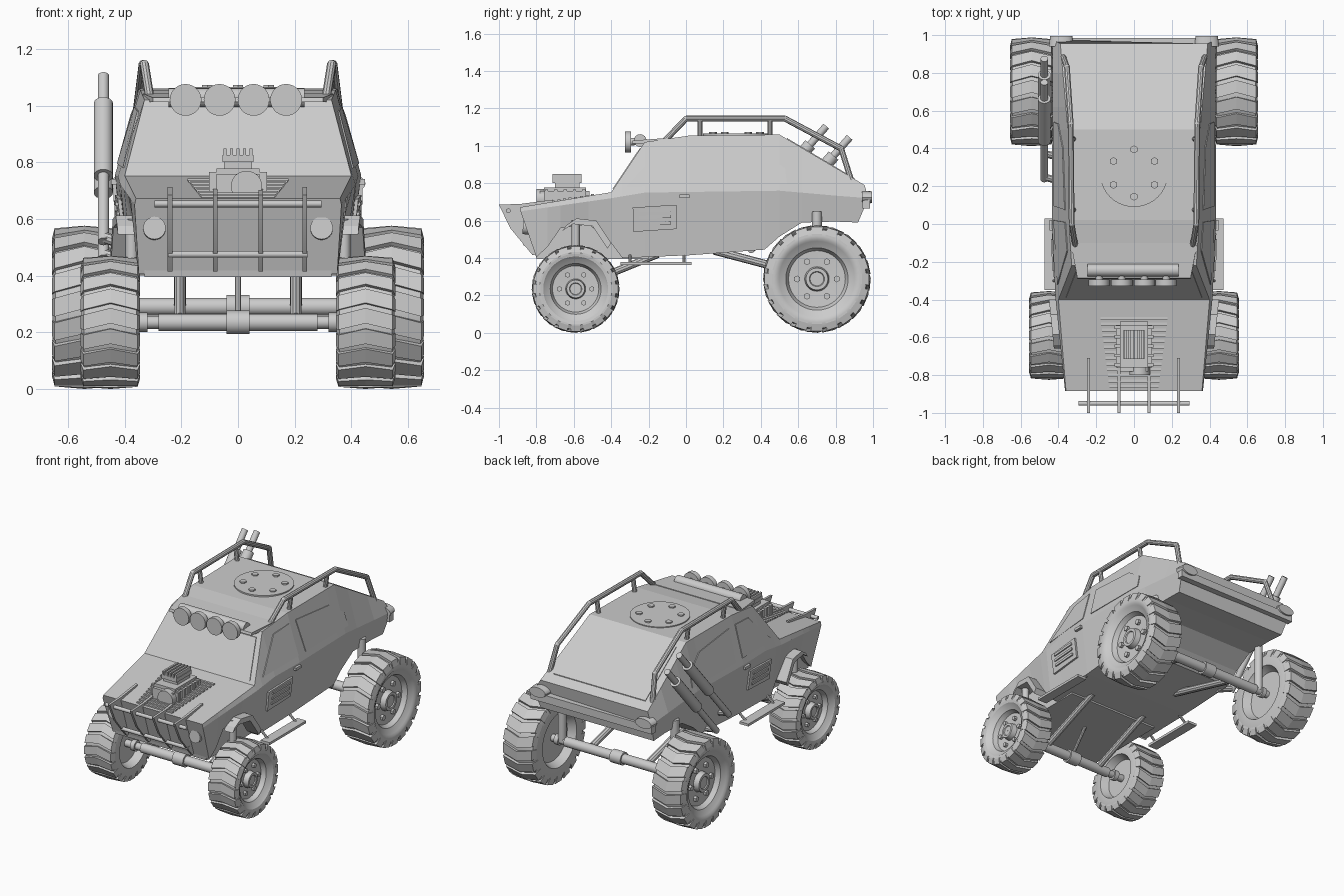
import bpy, bmesh, math
from mathutils import Vector, Matrix
from mathutils.bvhtree import BVHTree

if "Cube" in bpy.data.objects:
    bpy.data.objects.remove(bpy.data.objects["Cube"])

grey = bpy.data.materials.new("plain grey")
grey.diffuse_color = (0.6, 0.6, 0.6, 1)
grey.use_nodes = True
grey.node_tree.nodes["Principled BSDF"].inputs["Base Color"].default_value = grey.diffuse_color


def finish(name, bm, smooth=True):
    bmesh.ops.recalc_face_normals(bm, faces=bm.faces)
    me = bpy.data.meshes.new(name)
    bm.to_mesh(me)
    bm.free()
    me.materials.append(grey)
    ob = bpy.data.objects.new(name, me)
    bpy.context.collection.objects.link(ob)
    if smooth:
        bpy.ops.object.select_all(action='DESELECT')
        ob.select_set(True)
        bpy.context.view_layer.objects.active = ob
        bpy.ops.object.shade_smooth_by_angle(angle=math.radians(32))


def box(bm, x0, x1, y0, y1, z0, z1):
    m = Matrix.Translation(((x0+x1)/2, (y0+y1)/2, (z0+z1)/2)) @ Matrix.Diagonal((abs(x1-x0), abs(y1-y0), abs(z1-z0), 1))
    bmesh.ops.create_cube(bm, size=1, matrix=m)


def cyl(bm, p, q, r, n=16):
    p, q = Vector(p), Vector(q)
    d = q - p
    m = Matrix.Translation((p+q)/2) @ d.to_track_quat('Z', 'Y').to_matrix().to_4x4()
    bmesh.ops.create_cone(bm, cap_ends=True, segments=n, radius1=r, radius2=r, depth=d.length, matrix=m)


def tube(bm, pts, r, n=10):
    for a, b in zip(pts, pts[1:]):
        cyl(bm, a, b, r, n)
    for p in pts[1:-1]:
        bmesh.ops.create_uvsphere(bm, u_segments=n, v_segments=6, radius=r, matrix=Matrix.Translation(p))


def prism(bm, front, back):
    a = [bm.verts.new(p) for p in front]
    b = [bm.verts.new(p) for p in back]
    bm.faces.new(a)
    bm.faces.new(b[::-1])
    for i in range(len(a)):
        j = (i+1) % len(a)
        bm.faces.new((a[i], b[i], b[j], a[j]))


def interp(t, y):
    for (a, u), (b, v) in zip(t, t[1:]):
        if y <= b:
            return u + (v-u)*(y-a)/(b-a)
    return t[-1][1]


# body shell: lofted cross-sections from nose to tail
ZT = [(-.885, .672), (-.40, .752), (-.22, 1.02), (.02, 1.055), (.5, 1.06), (.955, .79)]
XT = [(-.885, .36), (-.40, .40), (-.22, .33), (.02, .345), (.5, .35), (.955, .39)]
ZM = [(-.885, .65), (-.40, .72), (-.22, .75), (.5, .76), (.955, .72)]
XM = [(-.885, .365), (-.40, .415), (0, .435), (.955, .43)]
XB = [(-.885, .35), (-.36, .38), (.4, .40), (.955, .41)]
BOTTOM = [(-.885, .405), (-.74, .46), (-.67, .56), (-.52, .58), (-.40, .48), (-.34, .40), (-.22, .405),
          (.02, .415), (.42, .445), (.5, .515), (.62, .59), (.8, .595), (.955, .59)]
bm = bmesh.new()
rings = []
for y, zb in BOTTOM:
    yb = {-.885: -.80, .955: .92}.get(y, y)
    ym = {.955: .975}.get(y, y)
    half = [(interp(XB, y), yb, zb), (interp(XM, y), ym, interp(ZM, y)), (interp(XT, y), y, interp(ZT, y))]
    rings.append([bm.verts.new(p) for p in half] + [bm.verts.new((-p[0], p[1], p[2])) for p in half[::-1]])
for a, b in zip(rings, rings[1:]):
    for i in range(6):
        j = (i+1) % 6
        bm.faces.new((a[i], a[j], b[j], b[i]))
bm.faces.new(rings[0])
bm.faces.new(rings[-1][::-1])
bmesh.ops.recalc_face_normals(bm, faces=bm.faces)
tree = BVHTree.FromBMesh(bm)
finish("body_shell", bm, False)

bm = bmesh.new()
pan = [(-.80, .395), (-.2, .395), (-.2, .6), (-.84, .6)]
prism(bm, [(.33, y, z) for y, z in pan], [(-.33, y, z) for y, z in pan])
finish("belly_pan", bm, False)


# thin plates projected on the body
def plate(bm, starts, d, out=.005):
    d = Vector(d)
    hits = [tree.ray_cast(Vector(p), d)[0] for p in starts]
    prism(bm, [h - d*out for h in hits], [h + d*.003 for h in hits])


bm = bmesh.new()
for s in (1, -1):
    for w in ([(-.32, .78), (-.14, .98), (.01, .995), (.02, .795)],
              [(.075, .995), (.405, .968), (.53, .88), (.54, .795), (.095, .795)]):
        plate(bm, [(s*2, y, z) for y, z in w], (-s, 0, 0))
finish("side_windows", bm, False)
bm = bmesh.new()
plate(bm, [(-.36, -2, .77), (.36, -2, .77), (.305, -2, .985), (-.305, -2, .985)], (0, 1, 0))
finish("windshield", bm, False)
bm = bmesh.new()
plate(bm, [(-.31, .54, 2), (.31, .54, 2), (.335, .90, 2), (-.335, .90, 2)], (0, 0, -1))
finish("rear_window", bm, False)

# side vents with louvres, door handles, steps, fenders
bm = bmesh.new()
for s in (1, -1):
    plate(bm, [(s*2, y, z) for y, z in ((-.28, .54), (-.05, .555), (-.05, .685), (-.285, .67))], (-s, 0, 0), .012)
    for k in range(3):
        z = .575 + .035*k
        plate(bm, [(s*2, y, zz) for y, zz in ((-.25, z), (-.08, z+.005), (-.08, z+.02), (-.25, z+.015))], (-s, 0, 0), .02)
finish("side_vents", bm, False)
bm = bmesh.new()
for s in (1, -1):
    box(bm, s*.42, s*.448, -.035, .02, .722, .74)
finish("door_handles", bm, False)
bm = bmesh.new()
for s in (1, -1):
    box(bm, s*.41, s*.475, -.35, .03, .362, .378)
    for y in (-.30, -.01):
        cyl(bm, (s*.43, y, .37), (s*.36, y, .43), .008, 8)
finish("side_steps", bm, False)
bm = bmesh.new()
arch = [(-.64, .575), (-.585, .612), (-.48, .60), (-.40, .48)]
for s in (1, -1):
    prof = arch + [(y-.02, z-.03) for y, z in arch[::-1]]
    prism(bm, [(s*.36, y, z) for y, z in prof], [(s*(.49 + .10*y), y, z) for y, z in prof])
finish("front_fenders", bm, False)

# bull bar blades and cross bars
bm = bmesh.new()
blade = [(-1, .685), (-.88, .69), (-.71, .712), (-.71, .69), (-.87, .66), (-.80, .42), (-.82, .415), (-.94, .56)]
for x in (-.24, -.08, .08, .235):
    prism(bm, [(x-.008, y, z) for y, z in blade], [(x+.008, y, z) for y, z in blade])
cyl(bm, (-.295, -.95, .653), (.295, -.95, .653), .012)
cyl(bm, (-.245, -.86, .475), (.245, -.86, .475), .012)
finish("bull_bar", bm)

# lamps
bm = bmesh.new()
for s in (1, -1):
    cyl(bm, (s*.295, -.83, .565), (s*.295, -.872, .568), .04, 24)
finish("headlights", bm)
bm = bmesh.new()
prism(bm, [(s*x, y, 1.012) for s, x, y in ((-1, .30, -.29), (1, .30, -.29), (1, .335, -.10), (-1, .335, -.10))],
      [(s*x, y, z) for s, x, y, z in ((-1, .30, -.285, 1.028), (1, .30, -.285, 1.028), (1, .335, -.10, 1.042), (-1, .335, -.10, 1.042))])
finish("roof_visor", bm, False)
bm = bmesh.new()
for x in (-.185, -.065, .055, .17):
    cyl(bm, (x, -.295, 1.02), (x, -.327, 1.02), .056, 28)
    cyl(bm, (x, -.23, 1.025), (x, -.30, 1.022), .02, 12)
cyl(bm, (-.245, -.245, 1.028), (.235, -.245, 1.028), .034, 16)
finish("roof_lights", bm)
bm = bmesh.new()
box(bm, -.44, .44, .945, .985, .665, .715)
finish("rear_bumper", bm, False)
bm = bmesh.new()
for s in (1, -1):
    bmesh.ops.create_cone(bm, cap_ends=True, segments=20, radius1=.5, radius2=.45, depth=1,
        matrix=Matrix.Translation((s*.385, .968, .725)) @ Matrix.Diagonal((.13, .055, .07, 1)) @ Matrix.Rotation(-math.pi/2, 4, 'X'))
finish("tail_lights", bm)

# roof hatch with bolts
bm = bmesh.new()
cyl(bm, (0, .27, 1.04), (0, .27, 1.065), .18, 40)
for k in range(6):
    a = math.pi/2 + k*math.pi/3
    x, y = .125*math.cos(a), .27 + .125*math.sin(a)
    cyl(bm, (x, y, 1.055), (x, y, 1.073), .021, 6)
finish("roof_hatch", bm)

# side rails on the roof
bm = bmesh.new()
for s in (1, -1):
    rail = [(.31, -.12, 1.02), (.33, 0, 1.145), (.335, .53, 1.145), (.355, .83, .985), (.375, .885, .81)]
    tube(bm, [Vector((s*x, y, z)) for x, y, z in rail], .016)
    for y in (.075, .45):
        cyl(bm, (s*.333, y, 1.145), (s*.318, y, 1.03), .014, 10)
finish("roof_rails", bm)

# twin exhaust stacks on the left
bm = bmesh.new()
for y, z in ((.75, 1.105), (.875, 1.045)):
    top, d = Vector((-.475, y, z)), Vector((0, -.66, -.75))
    cyl(bm, top, top + d*.78, .02, 14)
    cyl(bm, top + d*.13, top + d*.47, .034, 16)
    tube(bm, [top + d*.76, top + d*.80 + Vector((.1, 0, 0))], .02)
finish("exhaust_stacks", bm)

# engine through the hood
bm = bmesh.new()
box(bm, -.095, .095, -.78, -.515, .66, .778)
bmesh.ops.bevel(bm, geom=bm.edges[:], offset=.02, segments=2, affect='EDGES')
for k in range(5):
    y = -.755 + .05*k
    box(bm, -.103, .103, y, y+.018, .68, .766)
box(bm, -.05, .05, -.70, -.57, .77, .815)
box(bm, -.055, .055, -.715, -.56, .80, .825)
for k in range(5):
    x = -.046 + .023*k
    box(bm, x-.006, x+.006, -.715, -.56, .82, .848)
cyl(bm, (.03, -.76, .715), (.03, -.80, .715), .055, 24)
finish("engine", bm)
bm = bmesh.new()
for k in range(13):
    y = -.86 + .03*k
    z, w = interp(ZT, y), .13 + .004*k
    box(bm, -w, w, y-.008, y+.008, z-.01, z+.007)
finish("hood_grille", bm, False)

# axles, shocks and links
bm = bmesh.new()
for y, z, w in ((-.59, .235, .40), (.70, .29, .50)):
    cyl(bm, (-w, y, z), (w, y, z), .023, 16)
    cyl(bm, (-w+.12, y, z), (w-.12, y, z), .031, 16)
    cyl(bm, (-.04, y, z), (.04, y, z), .042, 16)
    for s in (1, -1):
        cyl(bm, (s*(w-.08), y, z), (s*(w-.05), y, z), .034, 16)
finish("axles", bm)
bm = bmesh.new()
for s in (1, -1):
    cyl(bm, (s*.375, -.59, .45), (s*.375, -.59, .60), .022, 12)
    cyl(bm, (s*.41, .70, .29), (s*.41, .70, .65), .026, 12)
    cyl(bm, (s*.205, -.57, .25), (s*.205, -.15, .42), .02, 10)
    cyl(bm, (s*.205, .68, .30), (s*.205, .15, .44), .022, 10)
cyl(bm, (0, -.59, .25), (0, -.45, .42), .011, 10)
finish("shocks_and_links", bm)


# wheels: spun tyre and rim, chevron lugs, hub bolts
def wheel(name, side, cx, cy, R, w):
    k = R/.285
    m = Matrix.Translation((side*cx, cy, R)) @ Matrix.Diagonal((side, k, k, 1))

    def pt(x, r, a):
        return m @ Vector((x, -math.cos(a)*r, math.sin(a)*r))
    prof = [(-w+.05, 0), (-w+.05, .15), (-w, .175), (-w, .235), (-w*.9, .262), (0, .27), (w*.9, .262), (w, .235),
            (w-.004, .21), (w-.012, .20), (w-.03, .165), (w-.06, .15), (w-.065, .065), (w-.03, .058), (w-.03, .04), (w-.036, .036), (w-.036, 0)]
    bm = bmesh.new()
    n = 44
    loops = [[bm.verts.new(pt(x, max(r, .001), 2*math.pi*i/n)) for i in range(n)] for x, r in prof]
    for a, b in zip(loops, loops[1:]):
        for i in range(n):
            j = (i+1) % n
            bm.faces.new((a[i], a[j], b[j], b[i]))
    for i in range(6):
        a = i*math.pi/3
        cyl(bm, pt(w-.075, .105, a), pt(w-.045, .105, a), .018*k, 6)
    finish(name, bm)
    bm = bmesh.new()
    lugs = 20
    sec = [(-w-.002, .228, .24, 0), (-w*.93, .25, .278, 0), (0, .26, .285, .10), (w*.93, .25, .278, 0), (w+.002, .228, .24, 0)]
    h = .74*math.pi/lugs
    for i in range(lugs):
        c = 2*math.pi*i/lugs
        q = [[bm.verts.new(pt(x, r, c+o+e)) for r, e in ((r0, -h), (r1, -h), (r1, h), (r0, h))] for x, r0, r1, o in sec]
        for a, b in zip(q, q[1:]):
            for u in range(4):
                bm.faces.new((a[u], a[(u+1) % 4], b[(u+1) % 4], b[u]))
        bm.faces.new(q[0])
        bm.faces.new(q[-1][::-1])
    finish(name + "_tread", bm, False)


for side, label in ((1, "right"), (-1, "left")):
    wheel("front_wheel_" + label, side, .45, -.59, .235, .103)
    wheel("rear_wheel_" + label, side, .542, .70, .288, .113)
